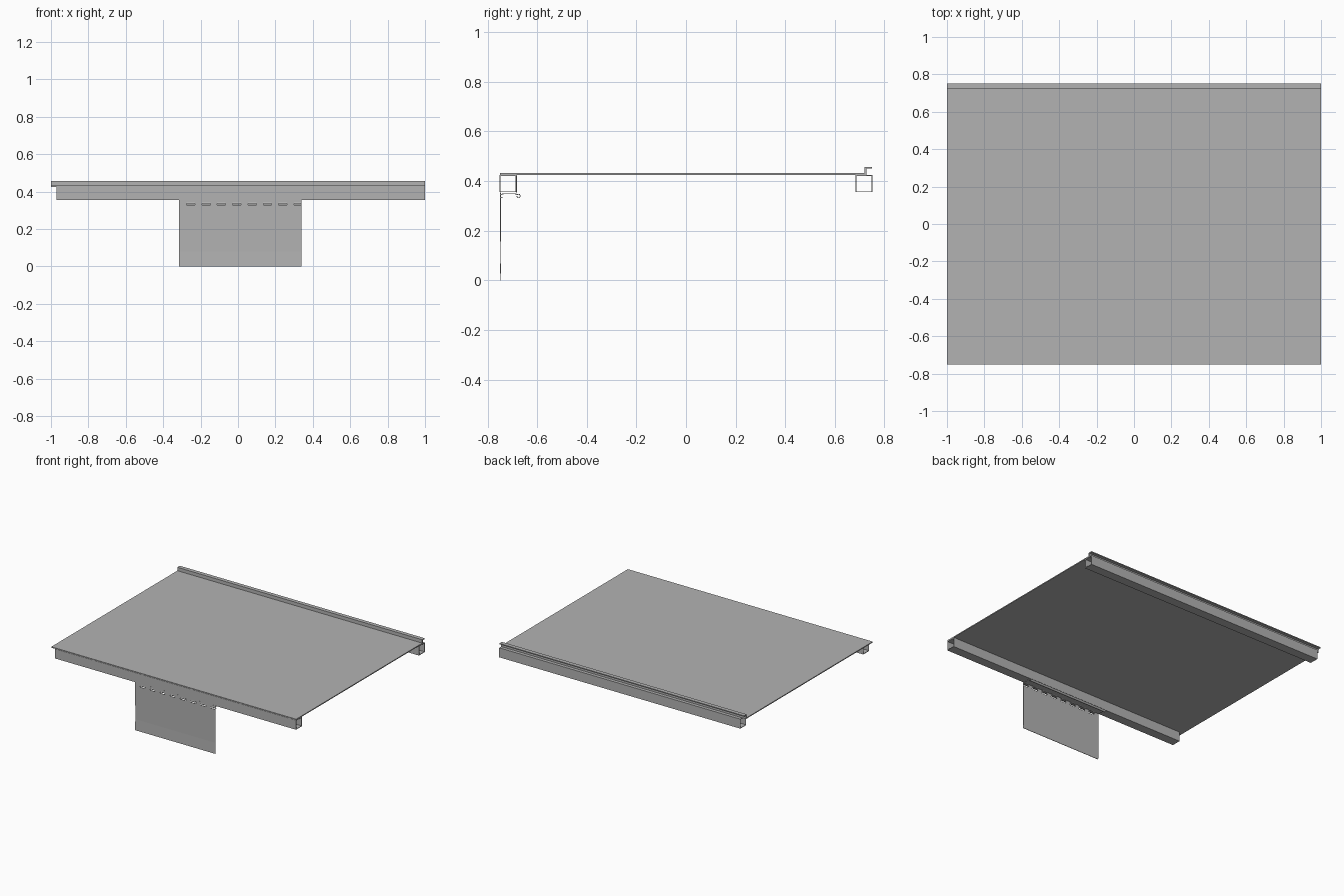
import bpy, bmesh
from math import cos, sin, radians

cube = bpy.data.objects.get("Cube")
if cube:
    bpy.data.objects.remove(cube, do_unlink=True)

grey = bpy.data.materials.new("painted_metal_grey")
grey.use_nodes = True
colour = (0.45, 0.45, 0.45, 1)
grey.diffuse_color = colour
grey.node_tree.nodes["Principled BSDF"].inputs["Base Color"].default_value = colour


def sheet(name, path, xs, thick, closed=False, hole=None):
    """Sweep a (y, z) path through the x stations and thicken it like folded metal."""
    bm = bmesh.new()
    rows = [[bm.verts.new((x, y, z)) for x in xs] for y, z in path]
    pairs = list(zip(rows, rows[1:])) + ([(rows[-1], rows[0])] if closed else [])
    for r, (a, b) in enumerate(pairs):
        for c in range(len(xs) - 1):
            if not (hole and hole(r, c)):
                bm.faces.new((a[c], a[c + 1], b[c + 1], b[c]))
    bmesh.ops.recalc_face_normals(bm, faces=bm.faces)
    mesh = bpy.data.meshes.new(name)
    bm.to_mesh(mesh)
    bm.free()
    mesh.materials.append(grey)
    obj = bpy.data.objects.new(name, mesh)
    bpy.context.collection.objects.link(obj)
    mod = obj.modifiers.new("thickness", "SOLIDIFY")
    mod.thickness = thick
    mod.offset = 0
    mod.use_even_offset = True
    return obj


def arc(cy, cz, r, start, end, steps=8):
    angles = [radians(start + (end - start) * i / steps) for i in range(steps + 1)]
    return [(cy + r * cos(a), cz + r * sin(a)) for a in angles]


# Shelf panel with the stepped lip along the back
sheet("shelf_panel", [(-0.75, 0.429), (0.724, 0.429), (0.724, 0.454), (0.75, 0.454)],
      [-1, 1], 0.007)

# Hollow square rails under the front and back edges
for name, cy in (("front_rail", -0.717), ("back_rail", 0.717)):
    h = 0.032
    corners = [(cy - h, 0.357), (cy + h, 0.357), (cy + h, 0.423), (cy - h, 0.423)]
    sheet(name, corners, [-0.97, 1], 0.004, closed=True)

# Hanging plate with a row of slots near its top
left, right = -0.315, 0.34
slots = [(-0.275 + 0.082 * i, -0.23 + 0.082 * i) for i in range(8)]
stations = [left] + [x for s in slots for x in s]
stations[-1] = right - 0.002
stations.append(right)
sheet("hanging_plate",
      [(-0.749, 0), (-0.747, 0.08), (-0.748, 0.328), (-0.748, 0.343), (-0.748, 0.354)],
      stations, 0.003, hole=lambda r, c: r == 2 and c % 2 == 1)

# Angle clip wrapping the front rail, rolled at its rear edge
clip = [(-0.682, 0.422), (-0.682, 0.35)]
sheet("clip_upright", clip, [left, right], 0.003)
roll = sheet("clip_ledge", [(-0.742, 0.349), (-0.69, 0.349)]
             + arc(-0.675, 0.34, 0.007, 130, -180, 12), [left, right], 0.003)

# Curled hooks passing through the slots
for i, (a, b) in enumerate(slots):
    sheet("slot_hook_%d" % (i + 1), [(-0.72, 0.349), (-0.736, 0.349)]
          + arc(-0.742, 0.34, 0.007, 70, 300, 10), [a, min(b, right)], 0.003)
